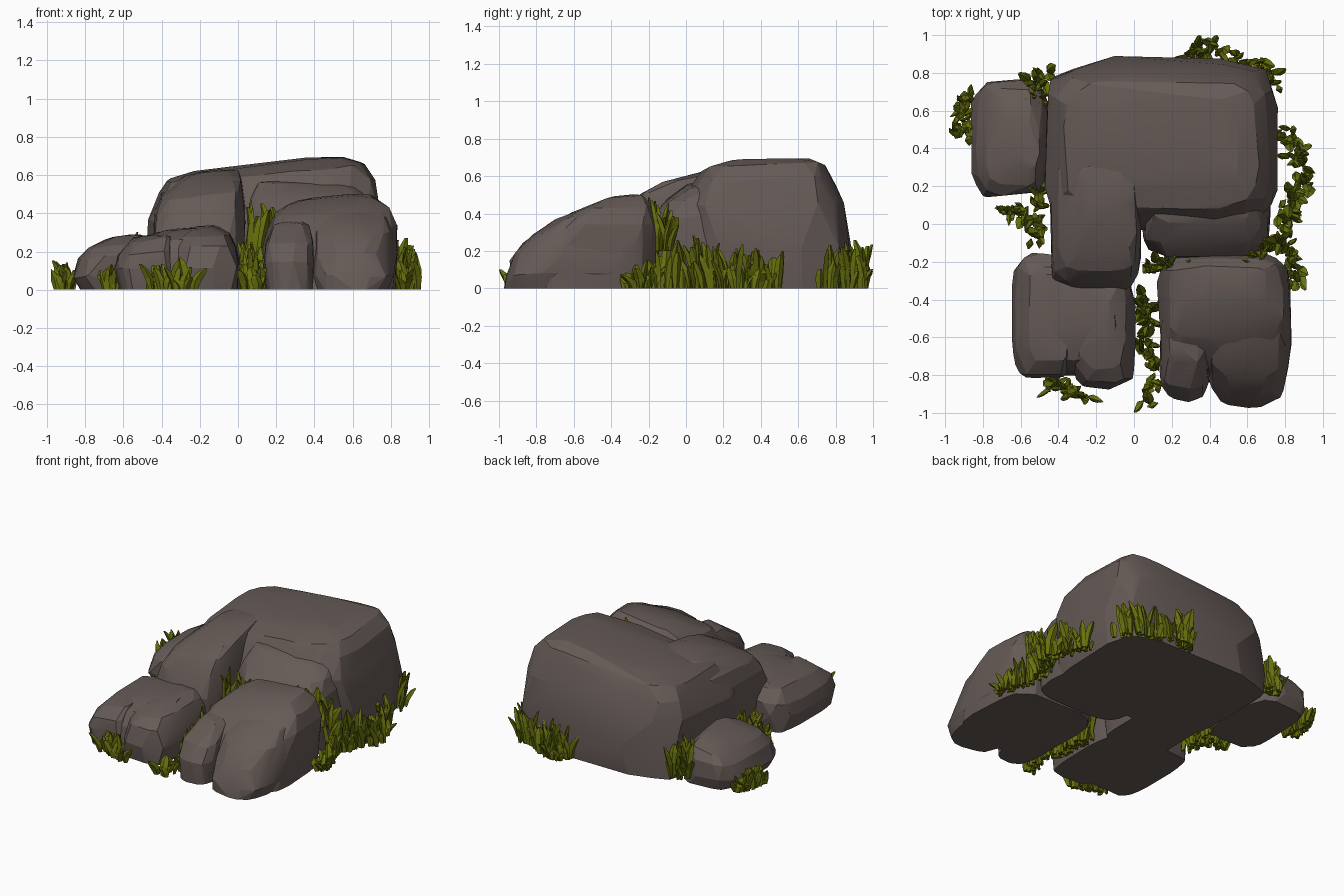
import bpy, bmesh, math, random
from mathutils import Vector

random.seed(11)


def material(name, rgb):
    m = bpy.data.materials.new(name)
    m.diffuse_color = (*rgb, 1)
    return m


STONE = material("brown grey stone", (0.13, 0.102, 0.093))
GRASS = material("olive grass", (0.135, 0.16, 0.004))


def add_object(name, bm, mat):
    me = bpy.data.meshes.new(name)
    bm.to_mesh(me)
    bm.free()
    me.materials.append(mat)
    bpy.context.collection.objects.link(bpy.data.objects.new(name, me))


def lobe(target, levels, tilt, p=4.0, n=22):
    """Chiselled block: hull of jittered (z, x0, x1, y0, y1) levels; tilt slopes its top."""
    bm = bmesh.new()
    _, a0, a1, b0, b1 = levels[1]
    mx, my, top = (a0 + a1) / 2, (b0 + b1) / 2, levels[-1][0]
    # one extra, smaller level crowns the top
    z, x0, x1, y0, y1 = levels[-1]
    ix, iy = (x1 - x0) * 0.22, (y1 - y0) * 0.22
    for z, x0, x1, y0, y1 in levels + [(z + 0.012, x0 + ix, x1 - ix, y0 + iy, y1 - iy)]:
        for i in range(n):
            if z > 0 and random.random() < 0.25:
                continue
            t = 2 * math.pi * (i + random.uniform(0.1, 0.9)) / n
            c, s = math.cos(t), math.sin(t)
            k = random.uniform(0.965, 1.012)
            x = (x0 + x1) / 2 + k * (x1 - x0) / 2 * math.copysign(abs(c) ** (2 / p), c)
            y = (y0 + y1) / 2 + k * (y1 - y0) / 2 * math.copysign(abs(s) ** (2 / p), s)
            dz = (tilt[0] * (x - mx) + tilt[1] * (y - my)) * z / top
            if z > 0:
                dz += random.uniform(-0.012, 0.006)
            bm.verts.new((x, y, z + dz))
    res = bmesh.ops.convex_hull(bm, input=bm.verts[:], use_existing_faces=False)
    junk = {g for g in res["geom_interior"] + res["geom_unused"]
            if isinstance(g, bmesh.types.BMVert)}
    bmesh.ops.delete(bm, geom=list(junk), context='VERTS')
    bmesh.ops.recalc_face_normals(bm, faces=bm.faces[:])
    me = bpy.data.meshes.new("lobe_temp")
    bm.to_mesh(me)
    bm.free()
    target.from_mesh(me)
    bpy.data.meshes.remove(me)


def rock(name, lobes):
    """Group of overlapping lobes, smooth shaded with sharp creases."""
    bm = bmesh.new()
    for levels, tilt, p in lobes:
        lobe(bm, levels, tilt, p)
    for f in bm.faces:
        f.smooth = True
    for e in bm.edges:
        e.smooth = e.calc_face_angle(0) < math.radians(14)
    add_object(name, bm, STONE)


# Large boulder: back mass and two front shoulders with a crack between
rock("main_boulder", [
    ([(0, -0.46, 0.75, 0, 0.87), (0.2, -0.48, 0.76, -0.04, 0.89),
      (0.42, -0.47, 0.75, -0.03, 0.86), (0.54, -0.43, 0.72, 0.02, 0.81),
      (0.62, -0.37, 0.66, 0.08, 0.76), (0.65, -0.25, 0.56, 0.18, 0.68)], (0.1, 0.04), 4.8),
    ([(0, -0.42, 0.02, -0.33, 0.3), (0.28, -0.46, 0.04, -0.36, 0.32),
      (0.42, -0.44, 0.04, -0.32, 0.4), (0.5, -0.41, 0.03, -0.25, 0.4),
      (0.555, -0.34, 0.02, -0.14, 0.35), (0.585, -0.28, 0.0, 0.0, 0.32)], (0.11, 0.06), 4.5),
    ([(0, 0.06, 0.72, -0.15, 0.3), (0.25, 0.03, 0.73, -0.19, 0.3),
      (0.40, 0.04, 0.71, -0.18, 0.3), (0.48, 0.06, 0.68, -0.12, 0.27),
      (0.55, 0.10, 0.62, 0.0, 0.25)], (-0.04, 0.1), 4),
])

# Front right rock: sloping nose, small split-off chunk and rear body
rock("front_right_rock", [
    ([(0, 0.40, 0.79, -0.98, -0.2), (0.08, 0.38, 0.83, -0.97, -0.2),
      (0.2, 0.38, 0.84, -0.91, -0.2), (0.3, 0.38, 0.82, -0.82, -0.2),
      (0.38, 0.40, 0.79, -0.70, -0.2), (0.44, 0.42, 0.74, -0.48, -0.22)], (0.05, 0.04), 3.2),
    ([(0, 0.15, 0.40, -0.94, -0.4), (0.15, 0.13, 0.41, -0.94, -0.4),
      (0.25, 0.14, 0.40, -0.88, -0.4), (0.34, 0.18, 0.38, -0.74, -0.4)], (0.05, 0.05), 3.2),
    ([(0, 0.14, 0.82, -0.84, -0.16), (0.2, 0.12, 0.84, -0.80, -0.14),
      (0.32, 0.14, 0.83, -0.72, -0.15), (0.41, 0.18, 0.79, -0.62, -0.18),
      (0.46, 0.26, 0.71, -0.46, -0.22)], (0.08, 0.08), 4.2),
])

# Front left rock: two halves with a shallow split
rock("front_left_rock", [
    ([(0, -0.62, -0.31, -0.81, -0.17), (0.12, -0.65, -0.30, -0.82, -0.15),
      (0.2, -0.63, -0.31, -0.80, -0.16), (0.27, -0.56, -0.33, -0.73, -0.22)], (0.12, 0.03), 4.5),
    ([(0, -0.33, 0.0, -0.86, -0.25), (0.12, -0.33, 0.01, -0.88, -0.24),
      (0.23, -0.32, -0.01, -0.84, -0.24), (0.29, -0.30, -0.04, -0.77, -0.26),
      (0.315, -0.26, -0.09, -0.66, -0.3)], (0.02, 0.03), 4.2),
    ([(0, -0.6, -0.03, -0.81, -0.18), (0.18, -0.6, -0.02, -0.79, -0.18),
      (0.26, -0.56, -0.05, -0.72, -0.2), (0.3, -0.46, -0.1, -0.64, -0.25)], (0.1, 0.02), 4.5),
])

# Small rock leaning on the left side
rock("left_rock", [
    ([(0, -0.83, -0.44, 0.15, 0.75), (0.08, -0.87, -0.46, 0.13, 0.77),
      (0.18, -0.84, -0.46, 0.15, 0.76), (0.23, -0.79, -0.48, 0.2, 0.72),
      (0.26, -0.71, -0.5, 0.28, 0.64)], (0.14, 0.0), 3.6),
])


def blade(bm, base, height, width):
    """Chunky faceted leaf: diamond section, wide blunt top, leaning outward."""
    yaw = random.uniform(0, 2 * math.pi)
    a = random.uniform(0, 2 * math.pi)
    lean = Vector((math.cos(a), math.sin(a), 0)) * random.uniform(0.02, 0.07)
    u = Vector((math.cos(yaw), math.sin(yaw), 0))
    v = Vector((-u.y, u.x, 0)) * 0.6
    rings = []
    for t, w in ((0, 0.6), (0.45, 1.0), (0.8, 0.85), (1, 0.3)):
        c = base + lean * t * t + Vector((0, 0, height * t))
        ring = []
        for d in (u, v, -u, -v):
            q = c + d * width * 0.5 * w
            q.x = max(-0.98, min(0.97, q.x))
            q.y = max(-1, min(1, q.y))
            ring.append(bm.verts.new(q))
        rings.append(ring)
    for lo, hi in zip(rings, rings[1:]):
        for i in range(4):
            j = (i + 1) % 4
            bm.faces.new((lo[i], lo[j], hi[j], hi[i]))
    bm.faces.new(rings[0][::-1])
    bm.faces.new(rings[-1])


def grass(name, path, count, spread=0.035, z=0.0):
    """Scatter blades along a path of (x, y, blade height) points."""
    bm = bmesh.new()
    for k in range(count):
        s = (k + random.random()) / count * (len(path) - 1)
        i = min(int(s), len(path) - 2)
        p = Vector(path[i]).lerp(Vector(path[i + 1]), s - i)
        base = Vector((p.x + random.uniform(-spread, spread),
                       p.y + random.uniform(-spread, spread), z))
        blade(bm, base, p.z * random.uniform(0.35, 1.05), random.uniform(0.045, 0.065))
    add_object(name, bm, GRASS)


# Grass tufts around and between the rocks
grass("grass_right", [(0.80, 0.5, 0.18), (0.85, 0.38, 0.23), (0.91, 0.25, 0.25),
                      (0.83, 0.12, 0.28), (0.80, -0.02, 0.30)], 66, 0.045)
grass("grass_right_corner", [(0.78, -0.06, 0.28), (0.84, -0.18, 0.16), (0.86, -0.33, 0.1)], 26, 0.03)
grass("grass_back", [(0.30, 0.91, 0.2), (0.36, 0.94, 0.26), (0.58, 0.88, 0.24),
                     (0.75, 0.74, 0.22)], 60, 0.04)
grass("grass_gap_right", [(0.52, -0.18, 0.28), (0.66, -0.14, 0.28), (0.78, -0.09, 0.2)], 34, 0.03, 0.2)
grass("grass_gap_middle", [(0.07, -0.22, 0.32), (0.14, -0.22, 0.34), (0.24, -0.20, 0.28)], 22, 0.025, 0.14)
grass("grass_front_gap", [(0.03, -0.38, 0.28), (0.07, -0.48, 0.26), (0.06, -0.62, 0.2),
                          (0.10, -0.75, 0.15), (0.07, -0.95, 0.12)], 60, 0.04)
grass("grass_front_left", [(-0.46, -0.85, 0.12), (-0.36, -0.87, 0.17), (-0.24, -0.92, 0.17)], 24, 0.025)
grass("grass_left_front", [(-0.70, 0.07, 0.10), (-0.57, 0.06, 0.17), (-0.51, -0.10, 0.22)], 34, 0.035)
grass("grass_left_crevice", [(-0.50, 0.22, 0.26), (-0.52, 0.12, 0.24), (-0.5, 0.0, 0.22)], 18, 0.03)
grass("grass_left_back", [(-0.47, 0.80, 0.2), (-0.54, 0.74, 0.25), (-0.53, 0.60, 0.26)], 36, 0.035, 0.04)
grass("grass_left_edge", [(-0.87, 0.70, 0.15), (-0.91, 0.58, 0.15), (-0.92, 0.44, 0.13)], 34, 0.04)
